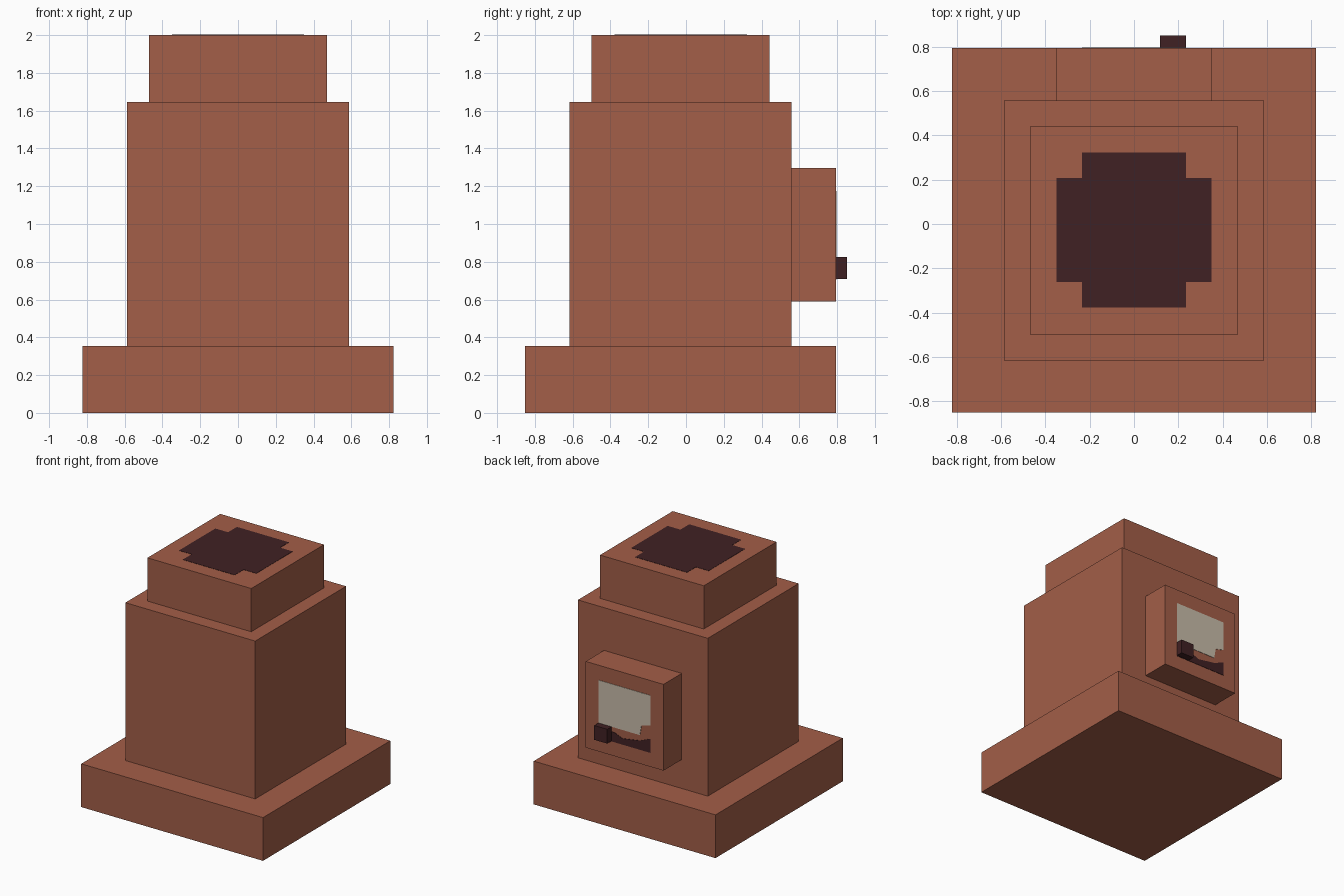
import bpy
import bmesh

if "Cube" in bpy.data.objects:
    bpy.data.objects.remove(bpy.data.objects["Cube"])


def material(name, color):
    m = bpy.data.materials.new(name)
    m.diffuse_color = (*color, 1.0)
    m.use_nodes = True
    m.node_tree.nodes["Principled BSDF"].inputs["Base Color"].default_value = m.diffuse_color
    return m


CLAY = material("clay_brown", (0.366, 0.112, 0.065))
DARK = material("soot_dark", (0.051, 0.015, 0.017))
CREAM = material("cream", (0.575, 0.50, 0.40))


def finish(name, bm, mat):
    bmesh.ops.recalc_face_normals(bm, faces=bm.faces[:])
    mesh = bpy.data.meshes.new(name)
    bm.to_mesh(mesh)
    bm.free()
    mesh.materials.append(mat)
    obj = bpy.data.objects.new(name, mesh)
    bpy.context.collection.objects.link(obj)
    return obj


def box(name, x, y, z, mat):
    """Box from (low, high) ranges on each axis."""
    bm = bmesh.new()
    bmesh.ops.create_cube(bm, size=1.0)
    for v in bm.verts:
        for i, (lo, hi) in enumerate((x, y, z)):
            v.co[i] = hi if v.co[i] > 0 else lo
    return finish(name, bm, mat)


def plate(name, points, offset, mat):
    """Thin plate extruded from 3D outline points."""
    bm = bmesh.new()
    face = bm.faces.new([bm.verts.new(p) for p in points])
    ext = bmesh.ops.extrude_face_region(bm, geom=[face], use_keep_orig=True)
    moved = [g for g in ext["geom"] if isinstance(g, bmesh.types.BMVert)]
    bmesh.ops.translate(bm, verts=moved, vec=offset)
    return finish(name, bm, mat)


# Stacked blocks
box("base", (-0.823, 0.823), (-0.852, 0.794), (0, 0.354), CLAY)
box("body", (-0.588, 0.588), (-0.617, 0.558), (0.354, 1.646), CLAY)
box("top_block", (-0.47, 0.47), (-0.5, 0.441), (1.646, 2.0), CLAY)

# Back panel with its knob
BACK = 0.794
box("back_panel", (-0.352, 0.352), (0.558, BACK), (0.59, 1.296), CLAY)
box("knob", (0.117, 0.235), (BACK, 0.852), (0.708, 0.825), DARK)

# Dark cross-shaped opening on the top
a, b, cy = 0.235, 0.35, -0.028
quarter = [(b, a), (a, a), (a, b)]
outline = []
for sx, sy in ((1, 1), (-1, 1), (-1, -1), (1, -1)):
    corner = [(sx * px, sy * py) for px, py in quarter]
    outline += corner if sx * sy > 0 else corner[::-1]
plate("top_opening", [(px, py + cy, 2.0) for px, py in outline],
      (0, 0, 0.002), DARK)

# Cream window with a notched lower corner
window = [(0.235, 0.825), (-0.14, 0.825), (-0.155, 0.91), (-0.235, 0.93),
          (-0.235, 1.175), (0.235, 1.175)]
plate("window", [(px, BACK, pz) for px, pz in window], (0, 0.003, 0), CREAM)

# Dark strip with a dipped upper edge
strip = [(0.235, 0.705), (-0.235, 0.705), (-0.235, 0.82), (-0.14, 0.78),
         (0.02, 0.755), (0.09, 0.785), (0.117, 0.785), (0.235, 0.82)]
plate("lower_strip", [(px, BACK, pz) for px, pz in strip], (0, 0.003, 0), DARK)
